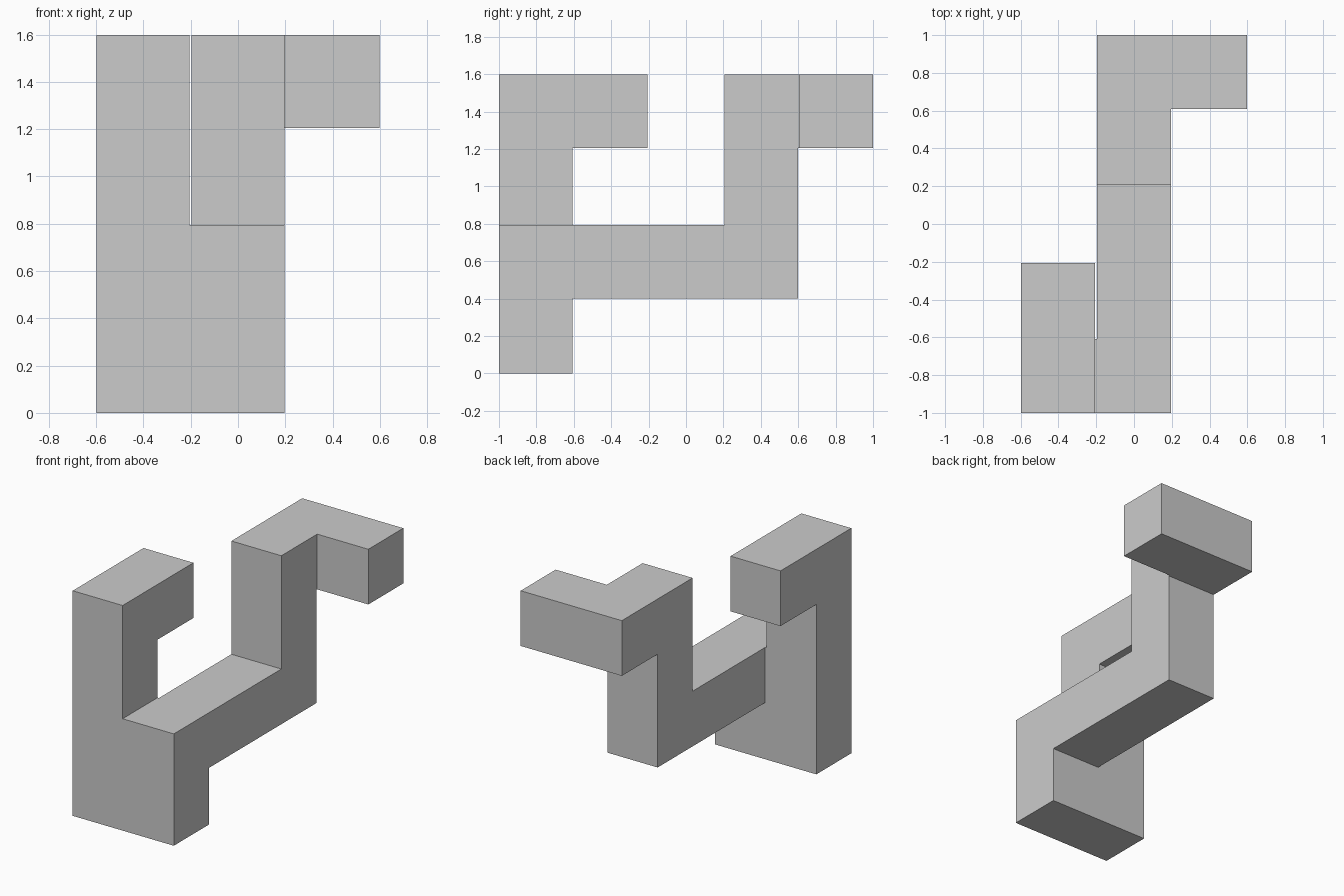
import bpy, bmesh
from itertools import product
from mathutils import Vector

if "Cube" in bpy.data.objects:
    bpy.data.objects.remove(bpy.data.objects["Cube"])

PITCH, HALF = 0.402, 0.196          # cell spacing and half size of one cell
ORIGIN = (-PITCH, -2 * PITCH, HALF)  # centre of cell (0, 0, 0)

# Straight runs of grid cells: (first cell, last cell)
RUNS = [
    ((0, 0, 0), (1, 0, 1)),  # foot slab
    ((0, 0, 0), (0, 0, 3)),  # front post
    ((0, 0, 3), (0, 1, 3)),  # front hook
    ((1, 0, 1), (1, 3, 1)),  # beam
    ((1, 3, 1), (1, 3, 3)),  # rear post
    ((1, 3, 3), (1, 4, 3)),  # rear hook
    ((1, 4, 3), (2, 4, 3)),  # side arm
]


def plane(axis, n):
    """Even n is the start of a cell, odd n its end."""
    return ORIGIN[axis] + (n // 2) * PITCH + (HALF if n % 2 else -HALF)


# Fill cells and the thin joints between them
solid = set()
for a, b in RUNS:
    solid |= set(product(*[range(2 * p, 2 * q + 1) for p, q in zip(a, b)]))

# Skin only the outside of the filled volume
bm = bmesh.new()
for cell in solid:
    for axis, side in product(range(3), (0, 1)):
        neighbour = list(cell)
        neighbour[axis] += 2 * side - 1
        if tuple(neighbour) in solid:
            continue
        u, v = (axis + 1) % 3, (axis + 2) % 3
        corners = []
        for du, dv in ((0, 0), (1, 0), (1, 1), (0, 1)):
            n = list(cell)
            n[axis] += side
            n[u] += du
            n[v] += dv
            corners.append(bm.verts.new(Vector([plane(i, n[i]) for i in range(3)])))
        bm.faces.new(corners if side else corners[::-1])

# Weld and merge coplanar faces into clean flat sides
bmesh.ops.remove_doubles(bm, verts=bm.verts, dist=0.0005)
bmesh.ops.dissolve_limit(bm, angle_limit=0.01, verts=bm.verts, edges=bm.edges)
bmesh.ops.recalc_face_normals(bm, faces=bm.faces)

mesh = bpy.data.meshes.new("bent_block_piece")
bm.to_mesh(mesh)
bm.free()
bpy.context.collection.objects.link(bpy.data.objects.new("bent_block_piece", mesh))
